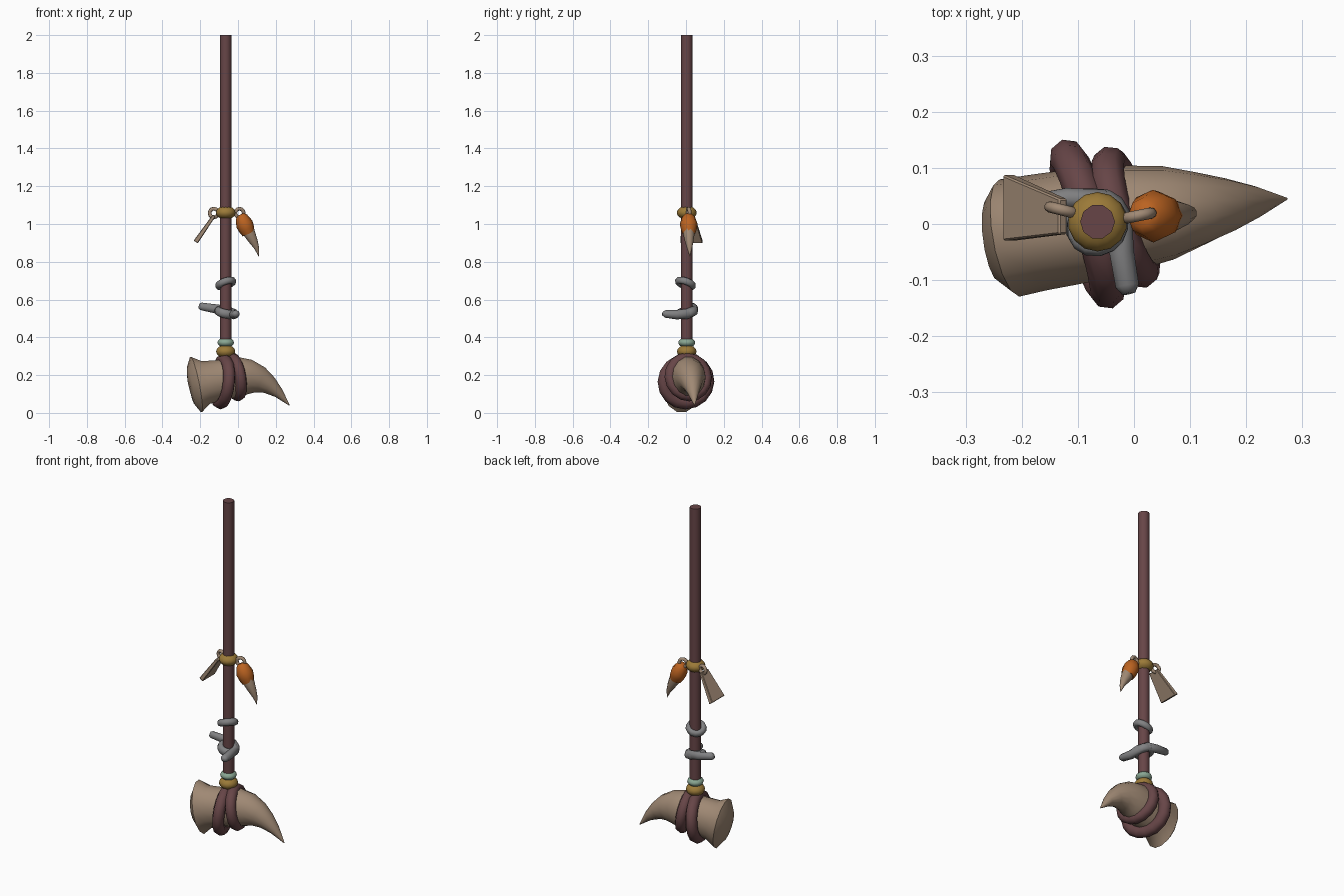
import bpy, bmesh, math
from mathutils import Vector


def material(name, rgb):
    m = bpy.data.materials.new(name)
    m.diffuse_color = (*rgb, 1)
    return m


WOOD = material("dark_red_brown", (0.135, 0.06, 0.063))
HORN = material("tan_horn", (0.35, 0.25, 0.175))
ORANGE = material("orange", (0.50, 0.125, 0.015))
GOLD = material("gold", (0.33, 0.195, 0.04))
MINT = material("mint", (0.25, 0.38, 0.29))
GRAY = material("gray", (0.22, 0.22, 0.225))


def finish(ob, name, mat, angle=45):
    ob.name = name
    ob.data.materials.append(mat)
    for p in ob.data.polygons:
        p.use_smooth = True
    ob.data.set_sharp_from_angle(angle=math.radians(angle))
    return ob


def from_bmesh(bm, name, mat, angle=45):
    bmesh.ops.recalc_face_normals(bm, faces=bm.faces)
    me = bpy.data.meshes.new(name)
    bm.to_mesh(me)
    bm.free()
    ob = bpy.data.objects.new(name, me)
    bpy.context.collection.objects.link(ob)
    return finish(ob, name, mat, angle)


def sweep(name, mat, pts, sides, ref, angle=45):
    """Tube through (x, y, z, radius along ref, other radius)."""
    bm = bmesh.new()
    ref = Vector(ref)
    c = [Vector(p[:3]) for p in pts]
    rings = []
    for i, p in enumerate(pts):
        t = (c[min(i + 1, len(c) - 1)] - c[max(i - 1, 0)]).normalized()
        a = (ref - t * ref.dot(t)).normalized()
        b = t.cross(a)
        rings.append([bm.verts.new(c[i] + a * p[3] * math.cos(k * math.tau / sides)
                                   + b * p[4] * math.sin(k * math.tau / sides))
                      for k in range(sides)])
    for r, s in zip(rings, rings[1:]):
        for k in range(sides):
            j = (k + 1) % sides
            bm.faces.new((r[k], r[j], s[j], s[k]))
    bm.faces.new(rings[0])
    bm.faces.new(rings[-1])
    return from_bmesh(bm, name, mat, angle)


def torus(name, mat, loc, axis, major, minor, scale=(1, 1, 1), seg=16, sides=8):
    bpy.ops.mesh.primitive_torus_add(
        location=loc, major_radius=major, minor_radius=minor,
        major_segments=seg, minor_segments=sides,
        rotation=Vector(axis).to_track_quat('Z', 'Y').to_euler())
    ob = bpy.context.object
    ob.scale = scale
    return finish(ob, name, mat, 80)


def bead(name, mat, z, r, h):
    bpy.ops.mesh.primitive_uv_sphere_add(segments=14, ring_count=8, radius=1, location=(PX, 0.004, z))
    ob = bpy.context.object
    ob.scale = (r, r, h)
    return finish(ob, name, mat, 80)


PX = -0.065

# Long handle
sweep("handle", WOOD, [(PX, 0.004, 0.2, 0.031, 0.031), (PX, 0.004, 2.0, 0.031, 0.031)], 10, (1, 0, 0))

# Beads on the handle
bead("lower_gold_bead", GOLD, 0.325, 0.052, 0.036)
bead("mint_bead", MINT, 0.372, 0.045, 0.027)
bead("upper_gold_bead", GOLD, 1.06, 0.053, 0.036)

# Horn head: domed butt, flared rim, neck, curved taper to the tip
sweep("horn_head", HORN, [
    (-0.258, -0.030, 0.143, 0.03, 0.04),
    (-0.250, -0.029, 0.145, 0.075, 0.10),
    (-0.222, -0.025, 0.150, 0.106, 0.152),
    (-0.175, -0.016, 0.160, 0.104, 0.118),
    (-0.090, -0.002, 0.175, 0.102, 0.108),
    (0.000, 0.012, 0.190, 0.093, 0.110),
    (0.060, 0.020, 0.190, 0.084, 0.094),
    (0.115, 0.027, 0.175, 0.066, 0.073),
    (0.165, 0.033, 0.147, 0.049, 0.050),
    (0.215, 0.039, 0.105, 0.029, 0.028),
    (0.272, 0.045, 0.040, 0.002, 0.002)], 14, (0, 1, 0))

# Two lashings round the horn
torus("left_lashing", WOOD, (-0.083, 0, 0.166), (1, 0.3, -0.09), 0.115, 0.033, (1.06, 1, 1))
torus("right_lashing", WOOD, (-0.015, 0.012, 0.190), (1, 0.3, 0.17), 0.100, 0.031, (1.0, 1, 1))

# Gray coils on the handle
torus("upper_gray_ring", GRAY, (PX, -0.003, 0.685), (-0.35, 0.35, 1), 0.040, 0.018, (1, 1, 1.1), 14)
torus("lower_gray_ring", GRAY, (PX, 0.004, 0.532), (0.2, -0.2, 1), 0.041, 0.020, (1, 1, 1.2), 14)
sweep("lower_gray_spur", GRAY, [
    (-0.205, 0.030, 0.567, 0.014, 0.010),
    (-0.195, 0.033, 0.564, 0.020, 0.018),
    (-0.120, 0.045, 0.551, 0.024, 0.020),
    (-0.060, 0.045, 0.542, 0.026, 0.019),
    (-0.022, 0.008, 0.525, 0.027, 0.020),
    (-0.022, -0.050, 0.520, 0.025, 0.023),
    (-0.012, -0.110, 0.524, 0.020, 0.022),
    (-0.009, -0.124, 0.526, 0.010, 0.012)], 10, (0, 0, 1), 70)

# Hanging loops
torus("left_loop", HORN, (-0.128, 0.025, 1.058), (0.25, 1, 0), 0.023, 0.010, seg=12)
torus("right_loop", HORN, (0.008, 0.015, 1.058), (-0.2, 1, 0), 0.023, 0.010, seg=12)

# Flared flat pendant on the left
bm = bmesh.new()
ends = []
for x, z, y0, y1, h in ((-0.126, 1.045, -0.018, 0.045, 0.009),
                        (-0.224, 0.905, -0.030, 0.088, 0.013)):
    # thickness runs across the sloping pendant
    ends.append([bm.verts.new((x + sx * h * 0.82, y, z - sx * h * 0.57))
                 for sx, y in ((-1, y0), (1, y0), (1, y1), (-1, y1))])
for k in range(4):
    j = (k + 1) % 4
    bm.faces.new((ends[0][k], ends[0][j], ends[1][j], ends[1][k]))
for e in ends:
    bm.faces.new(e)
bmesh.ops.bevel(bm, geom=bm.edges[:], offset=0.003, segments=1, affect='EDGES')
from_bmesh(bm, "flat_pendant", HORN, 30)

# Claw pendant on the right with its orange cap
sweep("claw", HORN, [
    (0.040, 0.014, 0.99, 0.032, 0.034),
    (0.063, 0.015, 0.945, 0.030, 0.032),
    (0.084, 0.017, 0.905, 0.022, 0.023),
    (0.100, 0.019, 0.870, 0.013, 0.013),
    (0.110, 0.020, 0.828, 0.001, 0.001)], 10, (0, 1, 0))
sweep("claw_cap", ORANGE, [
    (0.012, 0.013, 1.050, 0.020, 0.018),
    (0.018, 0.013, 1.038, 0.034, 0.032),
    (0.034, 0.014, 1.000, 0.047, 0.046),
    (0.046, 0.015, 0.972, 0.042, 0.042),
    (0.056, 0.015, 0.948, 0.033, 0.034)], 8, (0, 1, 0), 50)
